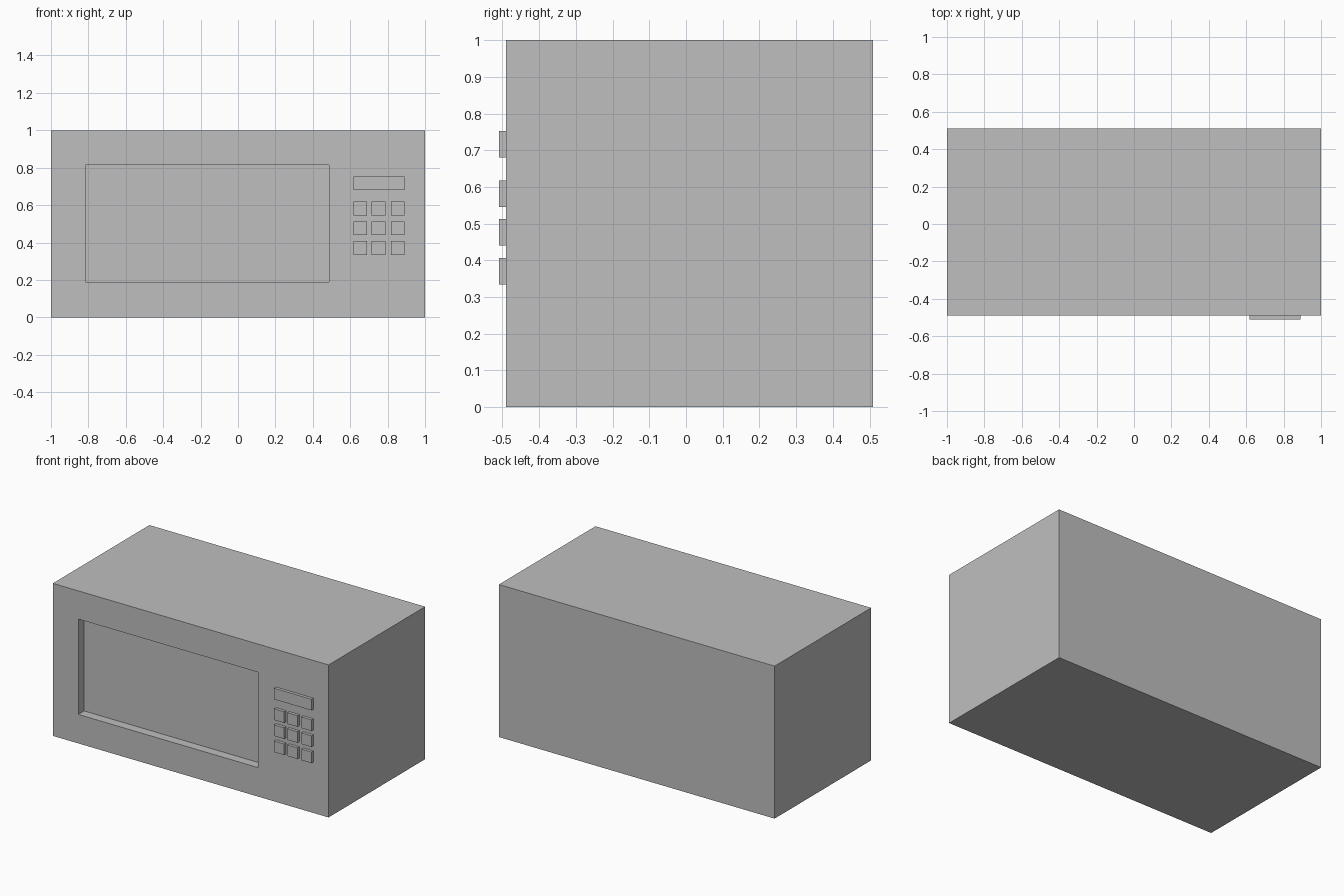
import bpy
import bmesh
from mathutils import Vector

cube = bpy.data.objects.get("Cube")
if cube:
    bpy.data.objects.remove(cube, do_unlink=True)

FRONT, BACK = -0.49, 0.51
BUTTON_FRONT = -0.51
RECESS = 0.06

grey = bpy.data.materials.new("plain_grey")
colour = (0.52, 0.52, 0.52, 1)
grey.use_nodes = True
grey.diffuse_color = colour
grey.node_tree.nodes["Principled BSDF"].inputs["Base Color"].default_value = colour


def box_mesh(low, high):
    """A box between two opposite corners."""
    bm = bmesh.new()
    bmesh.ops.create_cube(bm, size=1)
    low, high = Vector(low), Vector(high)
    for v in bm.verts:
        v.co = (low + high) / 2 + v.co * (high - low)
    return bm


def add_object(name, bm):
    mesh = bpy.data.meshes.new(name)
    bm.to_mesh(mesh)
    bm.free()
    mesh.materials.append(grey)
    obj = bpy.data.objects.new(name, mesh)
    bpy.context.collection.objects.link(obj)
    return obj


# Oven body, with the door window inset into its front face
body = box_mesh((-1, FRONT, 0), (1, BACK, 1))
body.normal_update()
front = min(body.faces, key=lambda f: f.calc_center_median().y)
bmesh.ops.inset_individual(body, faces=[front], thickness=0.1)
for v in front.verts:
    v.co.x = -0.815 if v.co.x < 0 else 0.487
    v.co.z = 0.19 if v.co.z < 0.5 else 0.815

# Push the window back to form the recess walls
window = bmesh.ops.extrude_discrete_faces(body, faces=[front])["faces"]
bmesh.ops.translate(body, verts=window[0].verts, vec=(0, RECESS, 0))
bmesh.ops.recalc_face_normals(body, faces=body.faces)
add_object("oven_body", body)

# Display bar above the keypad
add_object("display_bar", box_mesh((0.618, BUTTON_FRONT, 0.68), (0.89, FRONT, 0.753)))

# Keypad of square buttons
SIZE = 0.073
for row, z in enumerate((0.545, 0.44, 0.334)):
    for column, x in enumerate((0.618, 0.715, 0.817)):
        add_object(f"button_{row + 1}_{column + 1}",
                   box_mesh((x, BUTTON_FRONT, z), (x + SIZE, FRONT, z + SIZE)))
